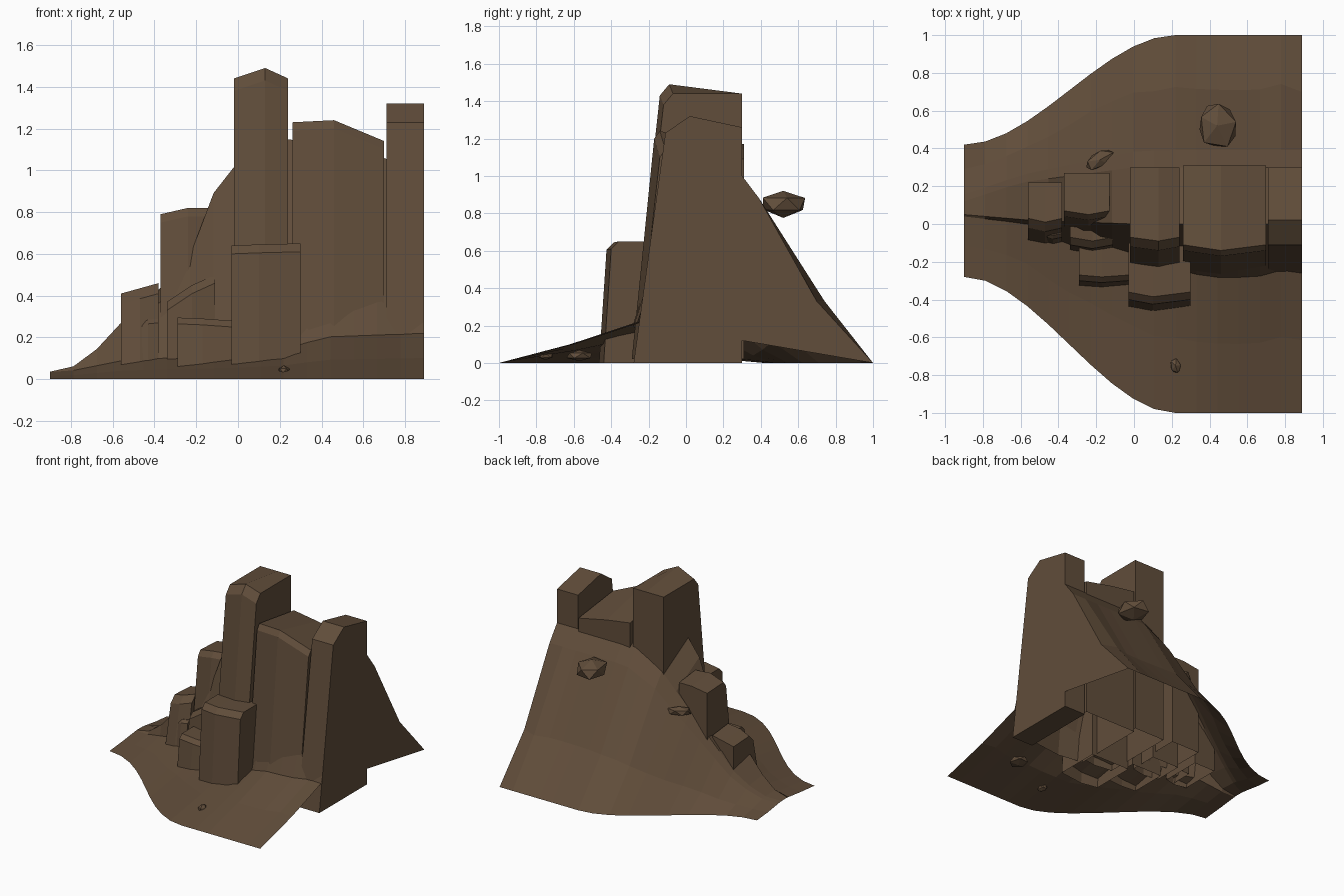
import bpy, random

random.seed(4)
cube = bpy.data.objects.get("Cube")
if cube:
    bpy.data.objects.remove(cube, do_unlink=True)

rock_brown = bpy.data.materials.new("rock_brown")
rock_brown.use_nodes = True
COLOR = (0.12, 0.075, 0.043, 1)
rock_brown.diffuse_color = COLOR
bsdf = rock_brown.node_tree.nodes["Principled BSDF"]
bsdf.inputs["Base Color"].default_value = COLOR
bsdf.inputs["Roughness"].default_value = 0.9


def add_mesh(name, verts, faces):
    mesh = bpy.data.meshes.new(name)
    mesh.from_pydata(verts, [], faces)
    mesh.materials.append(rock_brown)
    obj = bpy.data.objects.new(name, mesh)
    bpy.context.collection.objects.link(obj)
    return obj


def lerp(a, b, t):
    return a + (b - a) * t


def sample(keys, x):
    """Piecewise linear lookup in a short list of (x, value)."""
    for (xa, va), (xb, vb) in zip(keys, keys[1:]):
        if x <= xb:
            return lerp(va, vb, max(0, (x - xa) / (xb - xa)))
    return keys[-1][1]


# Hillside shell: one cross-section per x step, lofted from front edge to back edge
foot_y = [(-0.9, 0.04), (-0.55, 0.0), (-0.4, -0.09), (0, -0.2), (0.4, -0.27), (0.9, -0.26)]
foot_z = [(-0.9, 0.034), (-0.79, 0.042), (-0.55, 0.09), (0, 0.12), (0.3, 0.15),
          (0.36, 0.2), (0.9, 0.22)]
crest_y = [(-0.9, 0.05), (-0.55, 0.02), (0, 0.0), (0.9, 0.0)]
crest_z = [(-0.9, 0.036), (-0.79, 0.06), (-0.68, 0.14), (-0.56, 0.27), (-0.37, 0.34),
           (-0.22, 0.61), (-0.11, 0.91), (0, 1.04), (0.24, 1.16), (0.7, 1.06), (0.9, 1.0)]
rear_y = [(-0.9, 0.12), (-0.6, 0.22), (0, 0.3), (0.9, 0.3)]
rear_z = [(-0.9, 0.035), (-0.79, 0.055), (-0.68, 0.12), (-0.56, 0.22), (-0.37, 0.44),
          (0, 0.87), (0.24, 1.0), (0.9, 1.0)]
STEPS = 16
RIGHT = 0.89


def section(i):
    x = lerp(-0.9, RIGHT, i / STEPS)
    t = min(1, (x + 0.9) / 1.12)
    s = t * t * (3 - 2 * t)
    front, back = lerp(-0.28, -1, s), lerp(0.42, 1, s)
    fy, fz = sample(foot_y, x), sample(foot_z, x)
    ry, rz = sample(rear_y, x), sample(rear_z, x)
    inner = 0 if i in (0, STEPS) else s
    wobble = random.uniform(-0.02, 0.02) * inner
    return [(x, front, 0), (x, lerp(front, fy, 0.52) + wobble, fz * 0.46),
            (x, fy + wobble, fz),
            (x, sample(crest_y, x), sample(crest_z, x)), (x, ry, rz),
            (x, lerp(ry, back, 0.13), rz * 0.88),
            (x, lerp(ry, back, 0.57) + wobble + 0.025 * inner, rz * 0.33), (x, back, 0)]


sections = [section(i) for i in range(STEPS + 1)]
N = len(sections[0])
verts = [p for sec in sections for p in sec]
faces = [(i * N + j, (i + 1) * N + j, (i + 1) * N + j + 1, i * N + j + 1)
         for i in range(STEPS) for j in range(N - 1)]

# Flat cut end of the rear slope
end = STEPS * N
verts.append((RIGHT, 0.3, 0.12))
faces.append((len(verts) - 1, end + 7, end + 6, end + 5, end + 4))
add_mesh("hillside", verts, faces)


def column(name, xs, y, z, rear, base, chamfer, bulge, closed=False):
    """Rock pillar: left, middle and right side profiles joined across x.
    y = (front of top, back), z and rear = front and back heights,
    base = (front y, z). The bottom stays open unless closed."""
    pts = []
    for k, x in enumerate(xs):
        out = bulge if k == 1 else 0
        pts += [(x, base[0] - out, base[1]),
                (x, y[0] - chamfer[0] - out, z[k] - chamfer[1]),
                (x, y[0] - out, z[k]),
                (x, y[1], rear[k]), (x, y[1], base[1])]
    quads = [(a + j, a + 5 + j, a + 5 + (j + 1) % 5, a + (j + 1) % 5)
             for a in (0, 5) for j in range(5 if closed else 4)]
    add_mesh(name, pts, quads + [(4, 3, 2, 1, 0), (10, 11, 12, 13, 14)])


column("tallest_pillar", (-0.02, 0.13, 0.24), (-0.07, 0.3), (1.44, 1.49, 1.44),
       (1.44, 1.44, 1.44), (-0.27, 0.06), (0.05, 0.06), 0.02)
column("broad_pillar", (0.26, 0.46, 0.7), (-0.11, 0.31), (1.23, 1.24, 1.14),
       (1.17, 1.14, 1.09), (-0.26, 0.02), (0.03, 0.04), 0.03)
column("end_pillar", (0.71, 0.8, RIGHT), (0.02, 0.3), (1.32, 1.32, 1.32),
       (1.26, 1.26, 1.26), (-0.28, 0), (0.13, 0.09), 0, closed=True)
column("front_pillar", (-0.03, 0.1, 0.3), (-0.36, -0.1), (0.64, 0.645, 0.65),
       (0.64, 0.645, 0.65), (-0.44, 0.0), (0.04, 0.04), 0.025)
column("shoulder_pillar", (-0.37, -0.24, -0.13), (0.07, 0.27), (0.79, 0.82, 0.82),
       (0.78, 0.8, 0.8), (-0.04, 0.1), (0.03, 0.04), 0.02)
column("low_pillar", (-0.56, -0.47, -0.38), (0.03, 0.22), (0.41, 0.435, 0.46),
       (0.4, 0.42, 0.44), (-0.09, 0.04), (0.05, 0.05), 0.02)
column("low_front_block", (-0.29, -0.17, -0.03), (-0.27, -0.05), (0.295, 0.29, 0.28),
       (0.295, 0.29, 0.28), (-0.33, 0.02), (0.03, 0.03), 0.01)
column("leaning_block", (-0.34, -0.22, -0.11), (-0.07, 0.08), (0.37, 0.45, 0.5),
       (0.37, 0.45, 0.5), (-0.14, 0.05), (0.04, 0.04), 0.02)
column("narrow_block", (-0.46, -0.43, -0.38), (-0.05, 0.06), (0.27, 0.285, 0.29),
       (0.27, 0.285, 0.29), (-0.1, 0.05), (0.02, 0.02), 0.01)


# Loose angular boulders
def boulder(name, loc, size, turn):
    bpy.ops.mesh.primitive_ico_sphere_add(subdivisions=1, radius=1, location=loc,
                                          rotation=(0, 0, turn))
    obj = bpy.context.object
    obj.name = name
    obj.scale = size
    for v in obj.data.vertices:
        v.co *= random.uniform(0.9, 1.1)
    obj.data.materials.append(rock_brown)


boulder("rear_boulder", (0.44, 0.52, 0.85), (0.11, 0.13, 0.07), 0.2)
boulder("rear_stone", (-0.18, 0.34, 0.62), (0.085, 0.045, 0.035), 0.5)
boulder("front_stone", (0.59, -0.57, 0.04), (0.07, 0.08, 0.03), 0.3)
boulder("front_pebble", (0.22, -0.75, 0.04), (0.03, 0.045, 0.025), 0.1)
